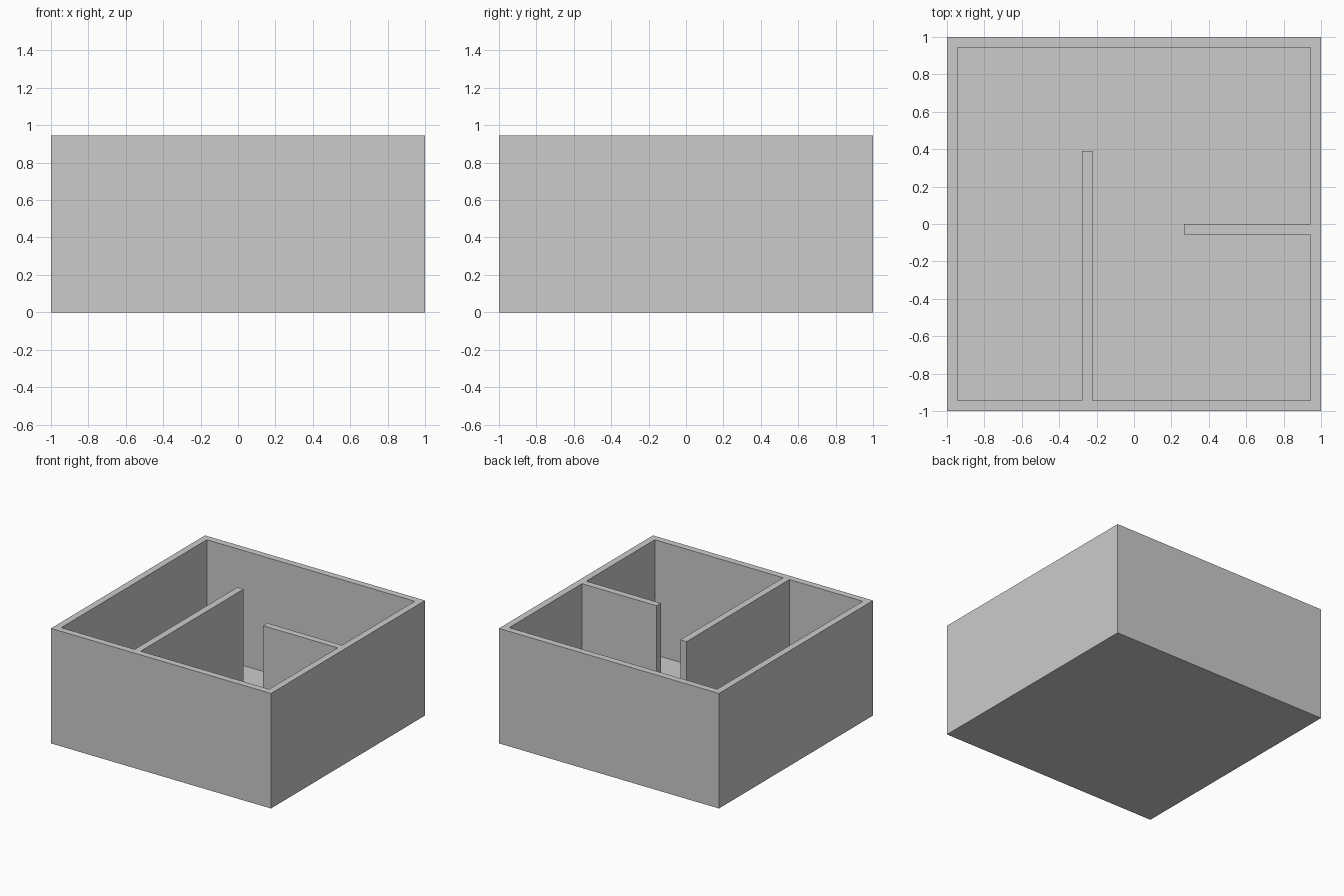
import bpy, bmesh

if "Cube" in bpy.data.objects:
    bpy.data.objects.remove(bpy.data.objects["Cube"])

H = 0.945      # wall height
I = 0.945      # inner face of the outer walls

def finish(bm, name):
    mesh = bpy.data.meshes.new(name)
    bm.to_mesh(mesh)
    bm.free()
    obj = bpy.data.objects.new(name, mesh)
    bpy.context.collection.objects.link(obj)
    return obj

def add_loop(bm, pts, z):
    vs = [bm.verts.new((x, y, z)) for x, y in pts]
    return [bm.edges.new((a, b)) for a, b in zip(vs, vs[1:] + vs[:1])]

# Walls: plan outline with the room outline as a hole, including both partitions
outer = [(-1, -1), (1, -1), (1, 1), (-1, 1)]
room = [(-I, -I), (-0.278, -I), (-0.278, 0.39), (-0.222, 0.39), (-0.222, -I),
        (I, -I), (I, -0.055), (0.268, -0.055), (0.268, 0), (I, 0), (I, I), (-I, I)]
bm = bmesh.new()
rim = add_loop(bm, outer, H) + add_loop(bm, room, H)
bmesh.ops.triangle_fill(bm, edges=rim, use_beauty=True, normal=(0, 0, 1))

# Drop the wall sides from the rim down to the floor
border = [e for e in bm.edges if len(e.link_faces) == 1]
geom = bmesh.ops.extrude_edge_only(bm, edges=border)["geom"]
for v in geom:
    if isinstance(v, bmesh.types.BMVert):
        v.co.z = 0
bmesh.ops.recalc_face_normals(bm, faces=bm.faces[:])
bm.normal_update()
top = next(f for f in bm.faces if all(v.co.z > H / 2 for v in f.verts))
if top.normal.z < 0:
    bmesh.ops.reverse_faces(bm, faces=bm.faces[:])
finish(bm, "walls")

# Thin floor sheet under the whole plan
bm = bmesh.new()
bmesh.ops.create_grid(bm, x_segments=1, y_segments=1, size=1)
bmesh.ops.reverse_faces(bm, faces=bm.faces[:])
finish(bm, "floor")
